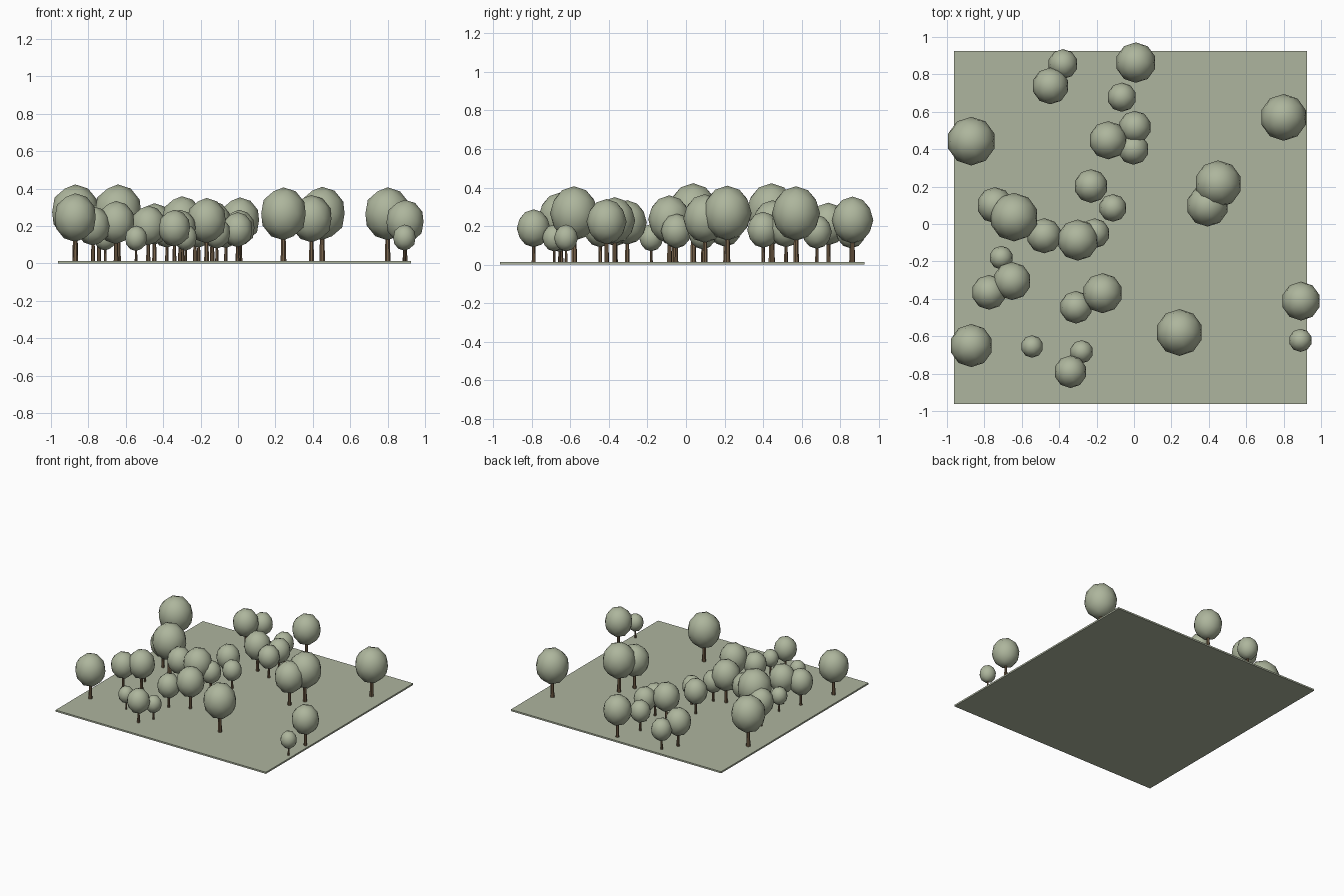
import bpy, bmesh
from mathutils import Matrix

if "Cube" in bpy.data.objects:
    bpy.data.objects.remove(bpy.data.objects["Cube"])


def material(name, rgb):
    m = bpy.data.materials.new(name)
    m.diffuse_color = (*rgb, 1.0)
    m.use_nodes = True
    m.node_tree.nodes["Principled BSDF"].inputs["Base Color"].default_value = m.diffuse_color
    return m


LEAF = material("sage_leaves", (0.42, 0.465, 0.335))
GRASS = material("sage_ground", (0.42, 0.46, 0.345))
BARK = material("brown_bark", (0.19, 0.125, 0.07))
GROUND_TOP = 0.013


def make_object(name, bm, mat, smooth=False):
    mesh = bpy.data.meshes.new(name)
    bm.to_mesh(mesh)
    bm.free()
    mesh.materials.append(mat)
    for p in mesh.polygons:
        p.use_smooth = smooth
    ob = bpy.data.objects.new(name, mesh)
    bpy.context.collection.objects.link(ob)
    return ob


# Ground slab
bm = bmesh.new()
bmesh.ops.create_cube(bm, size=1, matrix=Matrix.Translation((-0.019, -0.019, GROUND_TOP / 2))
                      @ Matrix.Diagonal((1.888, 1.888, GROUND_TOP, 1)))
make_object("ground", bm, GRASS)

# Trees: x, y, crown radius; every other size follows from the radius
TREES = [
    (-.38, .855, .080), (-.447, .738, .098), (.01, .863, .108), (-.065, .678, .078),
    (.005, .518, .087), (-.003, .40, .083), (-.138, .448, .102), (-.87, .443, .130),
    (.80, .57, .125), (.45, .214, .126), (.393, .098, .112), (-.23, .203, .090),
    (-.113, .086, .074), (-.743, .10, .097), (-.642, .037, .130), (-.48, -.063, .094),
    (-.21, -.05, .080), (-.30, -.086, .110), (-.71, -.18, .063), (-.775, -.365, .093),
    (-.652, -.305, .102), (-.31, -.445, .087), (-.168, -.37, .107), (-.87, -.65, .115),
    (-.545, -.655, .060), (-.28, -.683, .062), (-.34, -.79, .087), (.243, -.58, .125),
    (.893, -.412, .104), (.89, -.622, .062),
]

for i, (x, y, r) in enumerate(TREES, 1):
    centre = GROUND_TOP + 2.02 * r
    # Crown: slightly tall low-poly ball
    bm = bmesh.new()
    bmesh.ops.create_icosphere(bm, subdivisions=2, radius=1,
                               matrix=Matrix.Translation((x, y, centre))
                               @ Matrix.Diagonal((r, r, 1.13 * r, 1)))
    make_object(f"crown_{i}", bm, LEAF, smooth=True)
    # Trunk: tapered post running up into the crown
    height = 1.25 * r
    bm = bmesh.new()
    bmesh.ops.create_cone(bm, cap_ends=True, segments=7, radius1=0.125 * r, radius2=0.09 * r,
                          depth=height,
                          matrix=Matrix.Translation((x, y, GROUND_TOP + height / 2)))
    make_object(f"trunk_{i}", bm, BARK)
